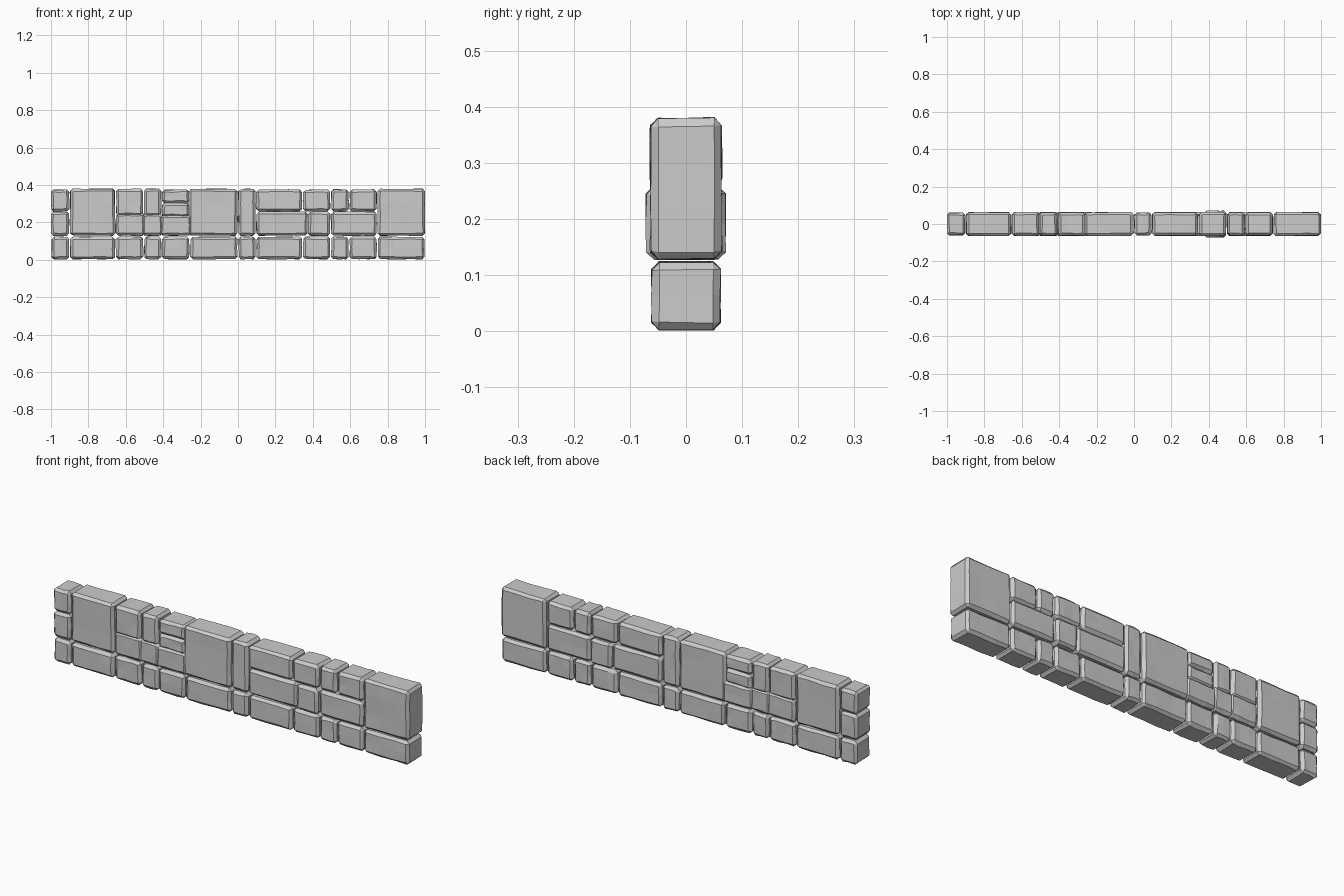
import bpy, bmesh, random

if "Cube" in bpy.data.objects:
    bpy.data.objects.remove(bpy.data.objects["Cube"])
random.seed(4)

def stone(name, x0, x1, z0, z1, depth=0.063, chamfer=0.013):
    """Worn block: cube cut into a few panels, slightly uneven, chamfered edges."""
    bm = bmesh.new()
    bmesh.ops.create_cube(bm, size=1)
    w, h = x1 - x0, z1 - z0
    for v in bm.verts:
        v.co.x = (x0 + x1) / 2 + v.co.x * w
        v.co.y *= 2 * depth
        v.co.z = (z0 + z1) / 2 + v.co.z * h
    # chamfer the twelve block edges
    bmesh.ops.bevel(bm, geom=bm.edges[:], offset=chamfer, offset_type='OFFSET',
                    segments=1, profile=0.5, affect='EDGES')
    # panel cuts so the faces can undulate
    cuts = [((x0 + w * f, 0, 0), (1, 0, 0)) for f in ((.35, .7) if w > .12 else (.5,))]
    cuts += [((0, 0, z0 + h * f), (0, 0, 1)) for f in ((.35, .7) if h > .2 else (.5,))]
    for co, no in cuts:
        bmesh.ops.bisect_plane(bm, geom=bm.verts[:] + bm.edges[:] + bm.faces[:],
                               plane_co=co, plane_no=no, dist=1e-5)
    j = 0.0022
    for v in bm.verts:
        v.co.x = min(max(v.co.x + random.uniform(-j, j), -1), 1)
        v.co.y += random.uniform(-j, j) * 0.6
        v.co.z = max(v.co.z + random.uniform(-j, j), 0)
    bmesh.ops.recalc_face_normals(bm, faces=bm.faces[:])
    me = bpy.data.meshes.new(name)
    bm.to_mesh(me)
    bm.free()
    ob = bpy.data.objects.new(name, me)
    bpy.context.collection.objects.link(ob)
    me.shade_flat()

G = 0.003  # half joint width

# bottom course
xs = [-1.0, -0.90, -0.655, -0.505, -0.408, -0.257, 0.0, 0.096, 0.345, 0.495, 0.594, 0.744, 1.0]
for i, (a, b) in enumerate(zip(xs, xs[1:])):
    stone(f"base_stone_{i + 1}", max(a + G, -1), min(b - G, 1), 0.003, 0.123, 0.061)

# upper wall stones: name, x range, z range, half depth
M, T = 0.26, 0.378
upper = [
    ("end_stone_mid", -1.0, -0.90, 0.13, M, 0.060),
    ("end_stone_top", -1.0, -0.90, M, 0.377, 0.060),
    ("tall_stone_left", -0.90, -0.655, 0.13, 0.383, 0.063),
    ("top_stone_a", -0.655, -0.505, 0.235, 0.382, 0.063),
    ("top_stone_b", -0.505, -0.408, 0.235, 0.382, 0.062),
    ("thin_stone_upper", -0.408, -0.257, 0.303, T, 0.062),
    ("thin_stone_lower", -0.408, -0.257, 0.230, 0.306, 0.062),
    ("mid_stone_a", -0.655, -0.495, 0.13, 0.250, 0.064),
    ("mid_stone_b", -0.515, -0.400, 0.13, 0.250, 0.063),
    ("mid_stone_c", -0.420, -0.245, 0.13, 0.242, 0.064),
    ("tall_stone_centre", -0.267, 0.0, 0.13, 0.382, 0.063),
    ("narrow_stone", 0.0, 0.096, 0.13, 0.382, 0.060),
    ("long_stone_top", 0.096, 0.345, M, T, 0.062),
    ("long_stone_mid", 0.096, 0.375, 0.13, M, 0.064),
    ("top_stone_c", 0.345, 0.495, M, T, 0.064),
    ("proud_stone", 0.372, 0.495, 0.13, M, 0.071),
    ("top_stone_d", 0.495, 0.594, M, T, 0.062),
    ("top_stone_e", 0.594, 0.744, M, T, 0.061),
    ("long_stone_right", 0.495, 0.744, 0.13, M, 0.064),
    ("tall_stone_right", 0.744, 1.0, 0.13, 0.382, 0.063),
]
for name, a, b, lo, hi, d in upper:
    ax = a if a == -1 else a + G
    bx = b if b == 1 else b - G
    stone(name, ax, bx, lo - 0.001, hi - G, d)
